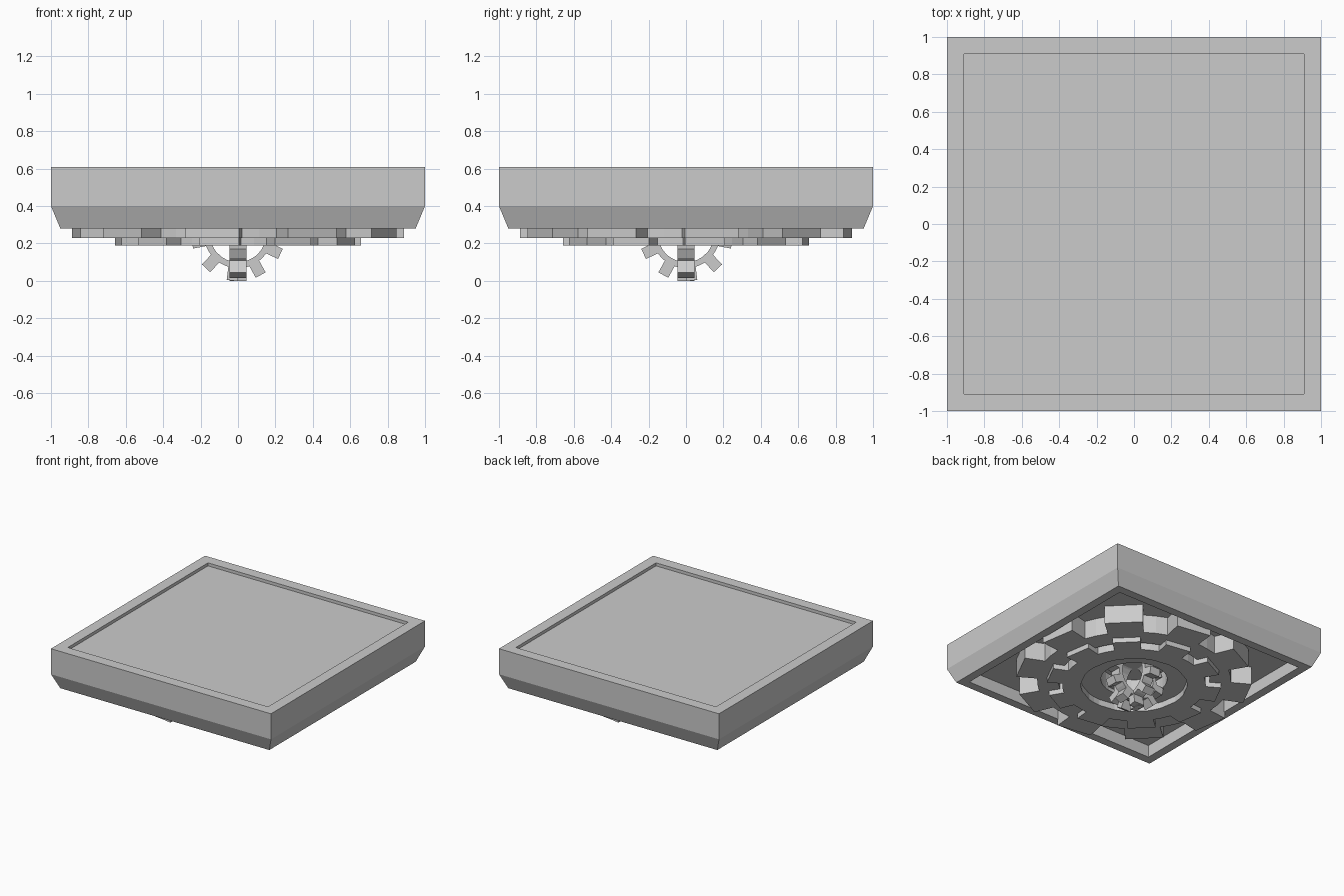
import bpy, bmesh
from math import sin, cos, radians, pi, asin, tau
from mathutils import Matrix

if "Cube" in bpy.data.objects:
    bpy.data.objects.remove(bpy.data.objects["Cube"])


def finish(name, bm, matrix=Matrix.Identity(4)):
    bmesh.ops.recalc_face_normals(bm, faces=bm.faces)
    mesh = bpy.data.meshes.new(name)
    bm.to_mesh(mesh)
    bm.free()
    obj = bpy.data.objects.new(name, mesh)
    bpy.context.collection.objects.link(obj)
    obj.matrix_world = matrix
    return obj


def square_stack(name, profile):
    """Square shell through (half width, z) steps, capped at both ends."""
    bm = bmesh.new()
    rings = [[bm.verts.new((sx * h, sy * h, z))
              for sx, sy in ((-1, -1), (1, -1), (1, 1), (-1, 1))] for h, z in profile]
    for a, b in zip(rings, rings[1:]):
        for i in range(4):
            j = (i + 1) % 4
            bm.faces.new((a[i], a[j], b[j], b[i]))
    bm.faces.new(rings[0])
    bm.faces.new(rings[-1])
    return finish(name, bm)


def ring_prism(name, outline, hole, z0, z1, matrix=Matrix.Identity(4)):
    """Extruded outline of (radius, angle) points with a round hole."""
    bm = bmesh.new()
    loops = []
    for is_hole, z in ((False, z0), (False, z1), (True, z1), (True, z0)):
        loops.append([bm.verts.new(((hole if is_hole else r) * cos(a),
                                    (hole if is_hole else r) * sin(a), z))
                      for r, a in outline])
    n = len(outline)
    for k in range(4):
        a, b = loops[k], loops[(k + 1) % 4]
        for i in range(n):
            j = (i + 1) % n
            bm.faces.new((a[i], a[j], b[j], b[i]))
    return finish(name, bm, matrix)


def gear_outline(tip, root, tip_width, root_width, start, teeth=10):
    ta, ra = asin(tip_width / 2 / tip), asin(root_width / 2 / root)
    pts = []
    for k in range(teeth):
        c = radians(start) + k * tau / teeth
        pts += [(root, c - ra), (tip, c - ta), (tip, c + ta), (root, c + ra),
                (root, c + pi / teeth)]
    return pts


# Platform slab with shallow top tray and recessed underside
square_stack("platform", [(0.88, 0.38), (0.88, 0.28), (0.95, 0.28), (1.0, 0.4),
                          (1.0, 0.61), (0.91, 0.61), (0.91, 0.585)])

# Two stacked flat gears under the platform
for name, s, hole, z0 in (("large_gear", 1.0, 0.57, 0.23), ("medium_gear", 0.74, 0.40, 0.19)):
    ring_prism(name, gear_outline(0.888 * s, 0.73 * s, 0.29 * s, 0.27 * s, -99),
               hole, z0, 0.38)

# Flat round collar in the middle
ring_prism("collar", [(0.40, i * tau / 40) for i in range(40)], 0.25, 0.24, 0.38)

# Crossed upright ring gears at the centre
upright = Matrix.Translation((0, 0, 0.25)) @ Matrix.Rotation(pi / 2, 4, 'X')
for name, turn in (("upright_gear_a", 0), ("upright_gear_b", -pi / 2)):
    ring_prism(name, gear_outline(0.252, 0.182, 0.06, 0.06, -97), 0.15, -0.045, 0.045,
               Matrix.Rotation(turn, 4, 'Z') @ upright)
